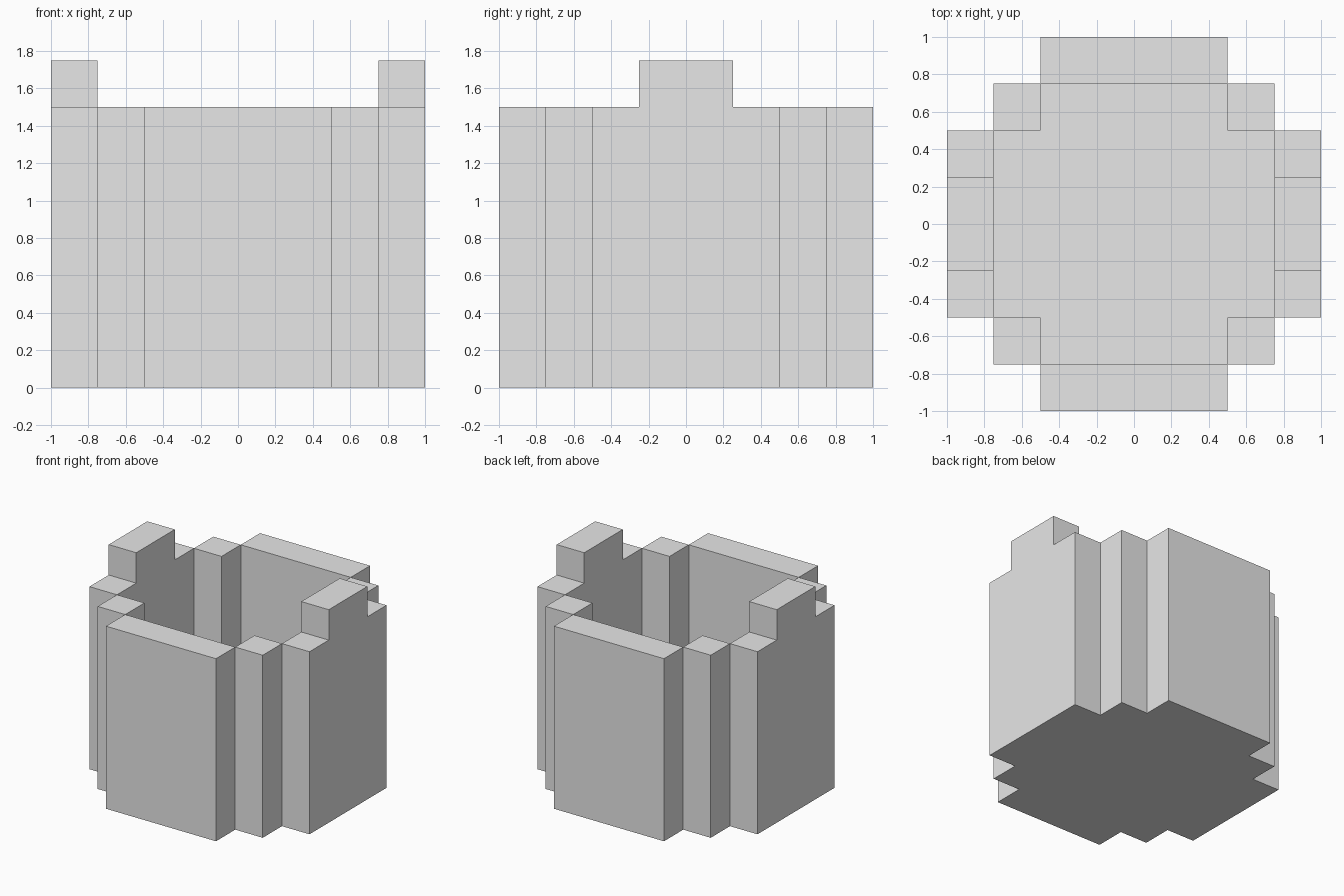
import bpy
import bmesh
from mathutils import Vector

if "Cube" in bpy.data.objects:
    bpy.data.objects.remove(bpy.data.objects["Cube"], do_unlink=True)

GREY = (0.8, 0.8, 0.8, 1.0)
material = bpy.data.materials.new("plain grey")
material.use_nodes = True
material.diffuse_color = GREY
material.node_tree.nodes["Principled BSDF"].inputs["Base Color"].default_value = GREY

UNIT = 0.25          # wall thickness
RIM = 6 * UNIT       # height of the walls
EAR = RIM + UNIT     # height of the raised tabs


def prism(name, points, direction):
    """Extrude a flat outline along a direction into a closed solid."""
    bm = bmesh.new()
    face = bm.faces.new([bm.verts.new(p) for p in points])
    result = bmesh.ops.extrude_face_region(bm, geom=[face], use_keep_orig=True)
    moved = [g for g in result["geom"] if isinstance(g, bmesh.types.BMVert)]
    bmesh.ops.translate(bm, verts=moved, vec=Vector(direction))
    bmesh.ops.recalc_face_normals(bm, faces=bm.faces)
    mesh = bpy.data.meshes.new(name)
    bm.to_mesh(mesh)
    bm.free()
    mesh.materials.append(material)
    obj = bpy.data.objects.new(name, mesh)
    bpy.context.collection.objects.link(obj)
    return obj


def block(name, x0, x1, y0, y1, height):
    outline = [(x0, y0, 0), (x1, y0, 0), (x1, y1, 0), (x0, y1, 0)]
    return prism(name, outline, (0, 0, height))


# Front and back walls
block("front_wall", -0.5, 0.5, -1, -0.75, RIM)
block("back_wall", -0.5, 0.5, 0.75, 1, RIM)

# Side walls with a raised tab in the middle
half = [(0.5, 0), (0.5, RIM), (UNIT, RIM), (UNIT, EAR)]
tab_profile = half + [(-y, z) for y, z in reversed(half)]
for side, sx in (("left", 1), ("right", -1)):
    prism(side + "_wall", [(sx, y, z) for y, z in tab_profile], (-sx * UNIT, 0, 0))

    # Corner posts
    for end, sy in (("front", -1), ("back", 1)):
        xs = sorted((0.5 * sx, 0.75 * sx))
        ys = sorted((0.5 * sy, 0.75 * sy))
        block(f"{end}_{side}_post", *xs, *ys, RIM)

# Floor filling the stepped space between the walls
corner = [(0.75, 0.5), (0.5, 0.5), (0.5, 0.75)]
back_half = corner + [(-x, y) for x, y in reversed(corner)]
floor_outline = back_half + [(x, -y) for x, y in reversed(back_half)]
prism("floor", [(x, y, 0) for x, y in floor_outline], (0, 0, UNIT))
